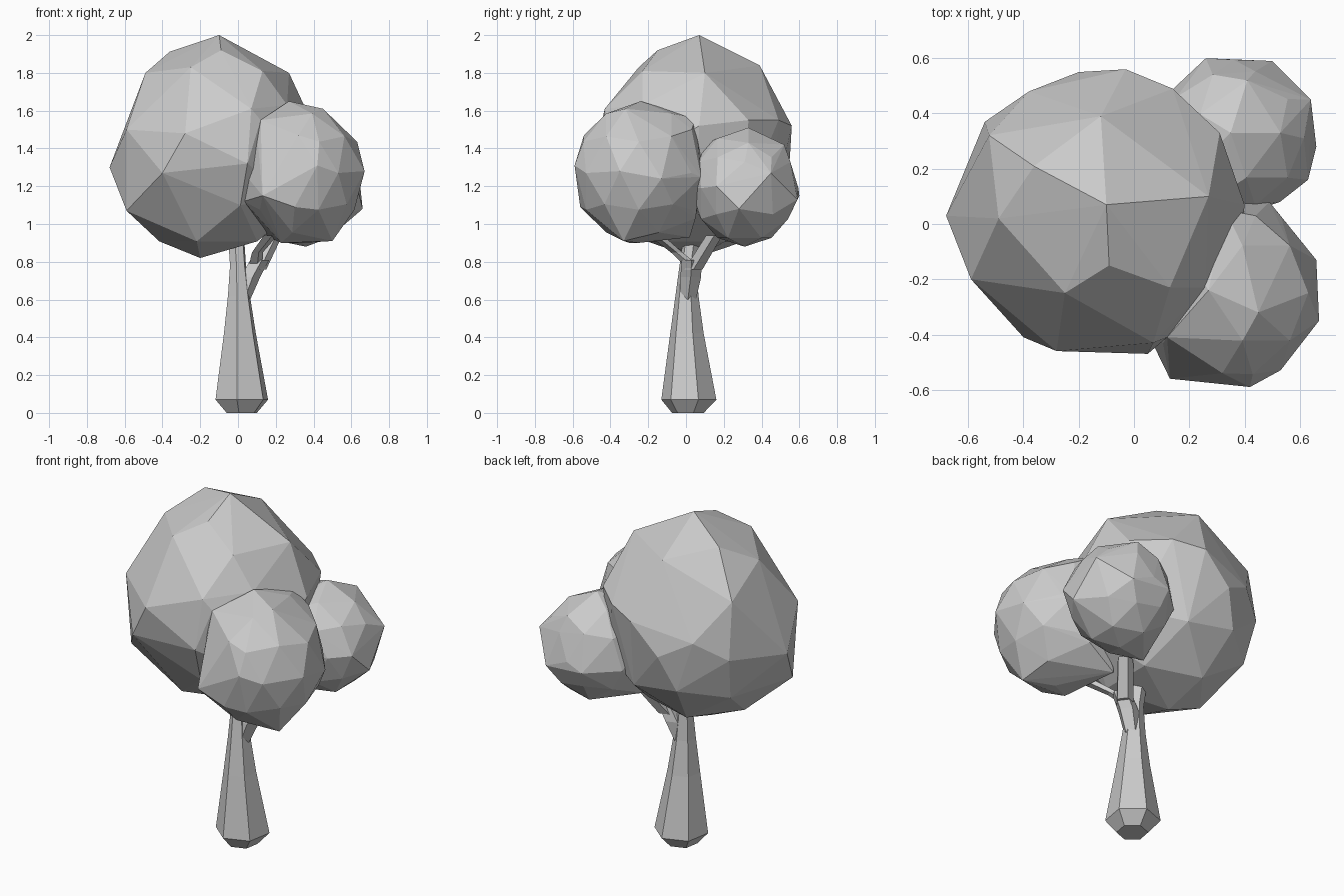
import bpy, bmesh, math
from mathutils import Vector


def finish(bm, name):
    bmesh.ops.recalc_face_normals(bm, faces=bm.faces[:])
    mesh = bpy.data.meshes.new(name)
    bm.to_mesh(mesh)
    bm.free()
    obj = bpy.data.objects.new(name, mesh)
    bpy.context.collection.objects.link(obj)
    return obj


def foliage(name, centre, radii, corners, extra=(), clear=0.3):
    """Faceted ellipsoid whose nearest corners are pulled to given points."""
    bm = bmesh.new()
    bmesh.ops.create_icosphere(bm, subdivisions=2, radius=1)
    c, r = Vector(centre), Vector(radii)
    for v in bm.verts:
        v.co = c + v.co * r
    free = list(bm.verts)
    points = [Vector(p) for p in corners]
    for p in points:
        v = min(free, key=lambda q: (q.co - p).length)
        v.co = p
        free.remove(v)
    # drop leftover corners that crowd the pulled ones, then wrap convexly
    crowd = [v for v in free if min((v.co - p).length for p in points) < clear * r.x]
    bmesh.ops.delete(bm, geom=crowd, context='VERTS')
    for p in extra:
        bm.verts.new(p)
    bmesh.ops.delete(bm, geom=bm.edges[:], context='EDGES_FACES')
    hull = bmesh.ops.convex_hull(bm, input=bm.verts[:])
    junk = {g for g in hull["geom_interior"] + hull["geom_unused"]
            if isinstance(g, bmesh.types.BMVert)}
    bmesh.ops.delete(bm, geom=list(junk), context='VERTS')
    return finish(bm, name)


def limb(name, stations, sides, turn=0.0):
    """Faceted tube through (x, y, z, radius) stations with level rings."""
    bm = bmesh.new()
    rings = []
    for x, y, z, rad in stations:
        rings.append([bm.verts.new((x + rad * math.cos(turn + math.tau * i / sides),
                                    y + rad * math.sin(turn + math.tau * i / sides), z))
                      for i in range(sides)])
    for a, b in zip(rings, rings[1:]):
        for i in range(sides):
            j = (i + 1) % sides
            bm.faces.new((a[i], a[j], b[j], b[i]))
    bm.faces.new(rings[0])
    bm.faces.new(rings[-1])
    return finish(bm, name)


# Large crown
foliage("main_foliage", (-0.13, 0.05, 1.41), (0.545, 0.515, 0.59), [
    (-0.10, 0.07, 2.00), (-0.68, 0.03, 1.30), (-0.03, 0.56, 1.52),
    (0.27, 0.10, 1.80), (-0.09, -0.15, 1.92), (-0.49, 0.02, 1.80),
    (-0.25, -0.25, 1.83), (0.13, -0.23, 1.81), (0.40, 0.07, 1.52),
    (-0.12, 0.39, 1.84), (-0.28, -0.46, 1.48), (0.07, -0.43, 1.61),
    (-0.40, -0.41, 1.27), (0.05, -0.47, 1.32), (-0.20, 0.05, 0.82),
    (-0.59, -0.15, 1.07), (-0.54, 0.37, 1.35), (-0.59, -0.20, 1.50),
    (-0.38, 0.48, 1.45), (0.31, 0.33, 1.55), (0.14, 0.49, 1.55)],
    extra=[(0.26, -0.23, 1.63), (0.12, -0.41, 1.55), (-0.40, 0.30, 1.75),
           (-0.20, 0.55, 1.35)],
    clear=0.38)

# Front right clump, reaching inward to the crown
foliage("front_foliage", (0.34, -0.25, 1.27), (0.325, 0.345, 0.37), [
    (0.27, -0.24, 1.65), (0.12, -0.41, 1.55), (0.32, -0.54, 1.47),
    (0.42, -0.59, 1.31), (0.30, -0.56, 1.09), (0.13, -0.56, 1.15),
    (0.67, -0.35, 1.28), (0.66, -0.13, 1.24), (0.50, -0.33, 0.91),
    (0.45, -0.32, 1.61), (0.23, -0.30, 0.90), (0.03, -0.35, 1.12)],
    extra=[(0.33, 0.05, 1.56), (0.44, 0.03, 1.50), (0.49, 0.08, 1.25),
           (0.35, 0.05, 1.03), (0.16, 0.02, 0.93)])

# Back right clump
foliage("back_foliage", (0.36, 0.31, 1.19), (0.285, 0.285, 0.31), [
    (0.53, 0.33, 1.43), (0.66, 0.28, 1.08), (0.64, 0.45, 1.27),
    (0.50, 0.59, 1.13), (0.41, 0.52, 1.42), (0.35, 0.33, 1.51),
    (0.26, 0.60, 1.15), (0.63, 0.16, 1.20)],
    extra=[(0.10, 0.45, 1.15), (0.12, 0.22, 0.93), (0.30, 0.10, 1.42)])

# Flared trunk
limb("trunk", [(0.02, 0.01, 0.0, 0.085), (0.02, 0.015, 0.07, 0.148),
               (0.01, 0.005, 0.42, 0.09), (0.005, 0.005, 0.62, 0.062),
               (0.0, 0.01, 0.78, 0.045), (-0.01, 0.03, 0.93, 0.045)], 6, 0.35)

# Side branch and its two forks
limb("branch", [(0.02, 0.01, 0.60, 0.045), (0.06, 0.025, 0.72, 0.058),
                (0.11, 0.03, 0.81, 0.055)], 5)
limb("back_fork", [(0.10, 0.04, 0.76, 0.05), (0.19, 0.15, 0.94, 0.045)], 5)
limb("front_fork", [(0.09, 0.03, 0.78, 0.04), (0.10, -0.05, 0.85, 0.032),
                    (0.17, -0.16, 0.94, 0.04)], 5)
